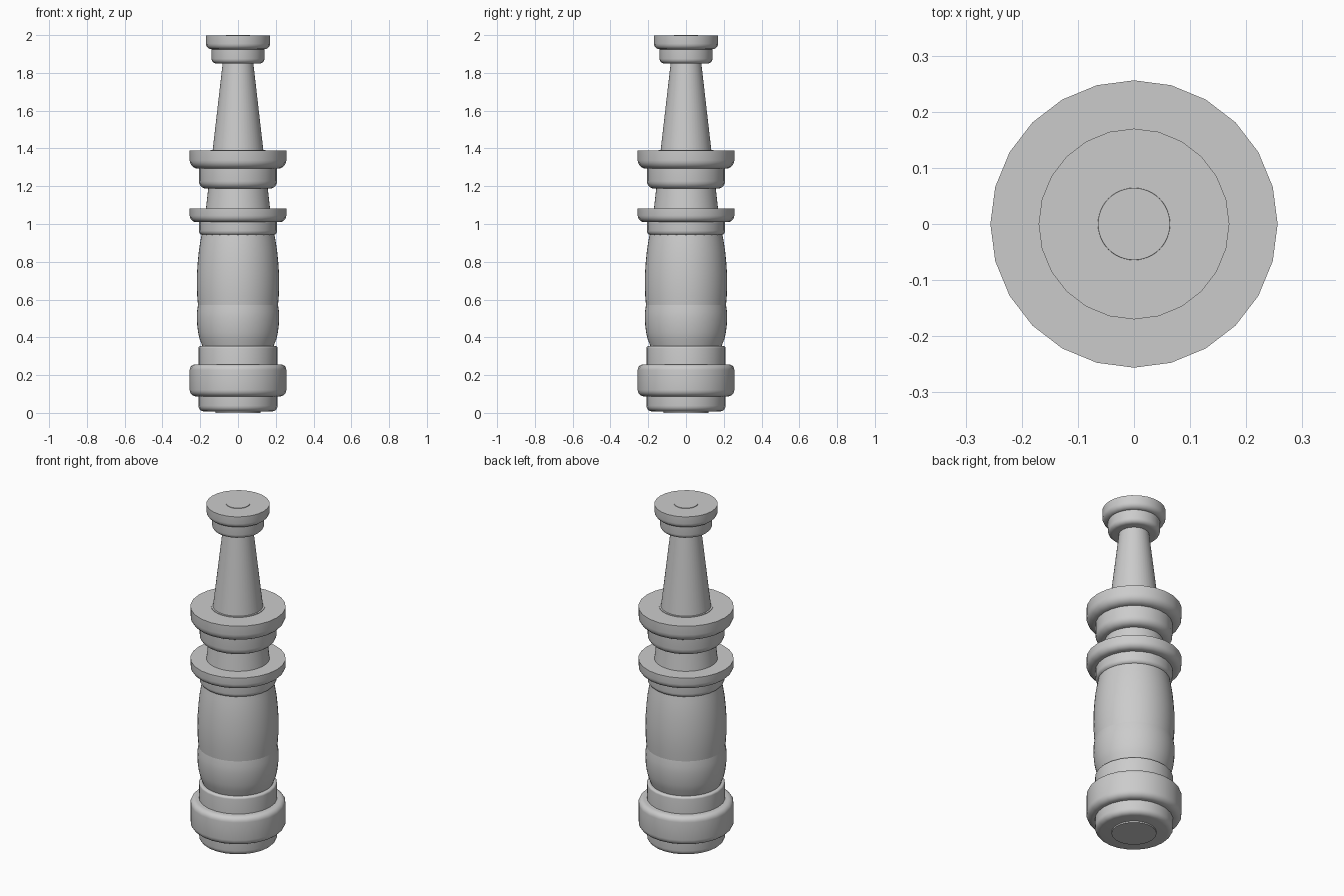
import bpy
from math import sin, cos, pi, radians

cube = bpy.data.objects.get("Cube")
if cube:
    bpy.data.objects.remove(cube)

GREY = (0.6, 0.6, 0.6, 1)
grey = bpy.data.materials.new("plain grey")
grey.use_nodes = True
grey.diffuse_color = GREY
grey.node_tree.nodes["Principled BSDF"].inputs["Base Color"].default_value = GREY


def lathe(name, profile, sides=24):
    """Spin a list of (radius, height) points into a closed solid."""
    verts = [(r * cos(2 * pi * i / sides), r * sin(2 * pi * i / sides), z)
             for r, z in profile for i in range(sides)]
    faces = [(k * sides + i, k * sides + (i + 1) % sides,
              (k + 1) * sides + (i + 1) % sides, (k + 1) * sides + i)
             for k in range(len(profile) - 1) for i in range(sides)]
    last = (len(profile) - 1) * sides
    faces += [tuple(reversed(range(sides))), tuple(range(last, last + sides))]
    mesh = bpy.data.meshes.new(name)
    mesh.from_pydata(verts, [], faces)
    mesh.materials.append(grey)
    obj = bpy.data.objects.new(name, mesh)
    bpy.context.collection.objects.link(obj)
    bpy.ops.object.select_all(action='DESELECT')
    obj.select_set(True)
    bpy.context.view_layer.objects.active = obj
    bpy.ops.object.shade_smooth_by_angle(angle=radians(35))
    return obj


def ring(name, radius, low, high, round_low=0.0, round_high=0.0, steps=5):
    """Disc with optional rounded lower and upper rims."""
    profile = []
    for z, b, way in ((low, round_low, 1), (high, round_high, -1)):
        arc = [(radius, z)]
        if b:
            arc = [(radius - b + b * sin(a), z + way * b * (1 - cos(a)))
                   for a in (pi / 2 * s / steps for s in range(steps + 1))]
        profile += arc if way > 0 else arc[::-1]
    return lathe(name, profile)


# Tapered core running the full height
lathe("core", [(0.12, 0), (0.12, 0.3), (0.19, 0.9), (0.17, 1.08), (0.064, 2)], 48)

# Base rings
ring("foot", 0.21, 0.008, 0.1, 0.03)
ring("base_ring", 0.256, 0.087, 0.257, 0.035, 0.03)
ring("base_collar", 0.21, 0.24, 0.355, 0, 0.012)

# Swelling grip in two sections
lathe("grip_lower", [(0.185, 0.34), (0.191, 0.36), (0.203, 0.39), (0.211, 0.425),
                     (0.216, 0.465), (0.218, 0.5), (0.217, 0.535), (0.212, 0.57)], 48)
lathe("grip_upper", [(0.212, 0.57), (0.216, 0.62), (0.218, 0.68), (0.217, 0.74),
                     (0.213, 0.8), (0.207, 0.86), (0.199, 0.91), (0.19, 0.96)], 48)

# Stepped flanges, each rounded underneath
ring("middle_collar", 0.207, 0.94, 1.03, 0.025)
ring("middle_flange", 0.256, 1.01, 1.083, 0.035)
ring("upper_collar", 0.207, 1.187, 1.31, 0.04)
ring("upper_flange", 0.256, 1.293, 1.39, 0.045)
ring("flange_lip", 0.145, 1.38, 1.393)

# Stepped cap
ring("cap_collar", 0.14, 1.85, 1.94, 0.025)
ring("cap", 0.17, 1.925, 1.997, 0.03)
